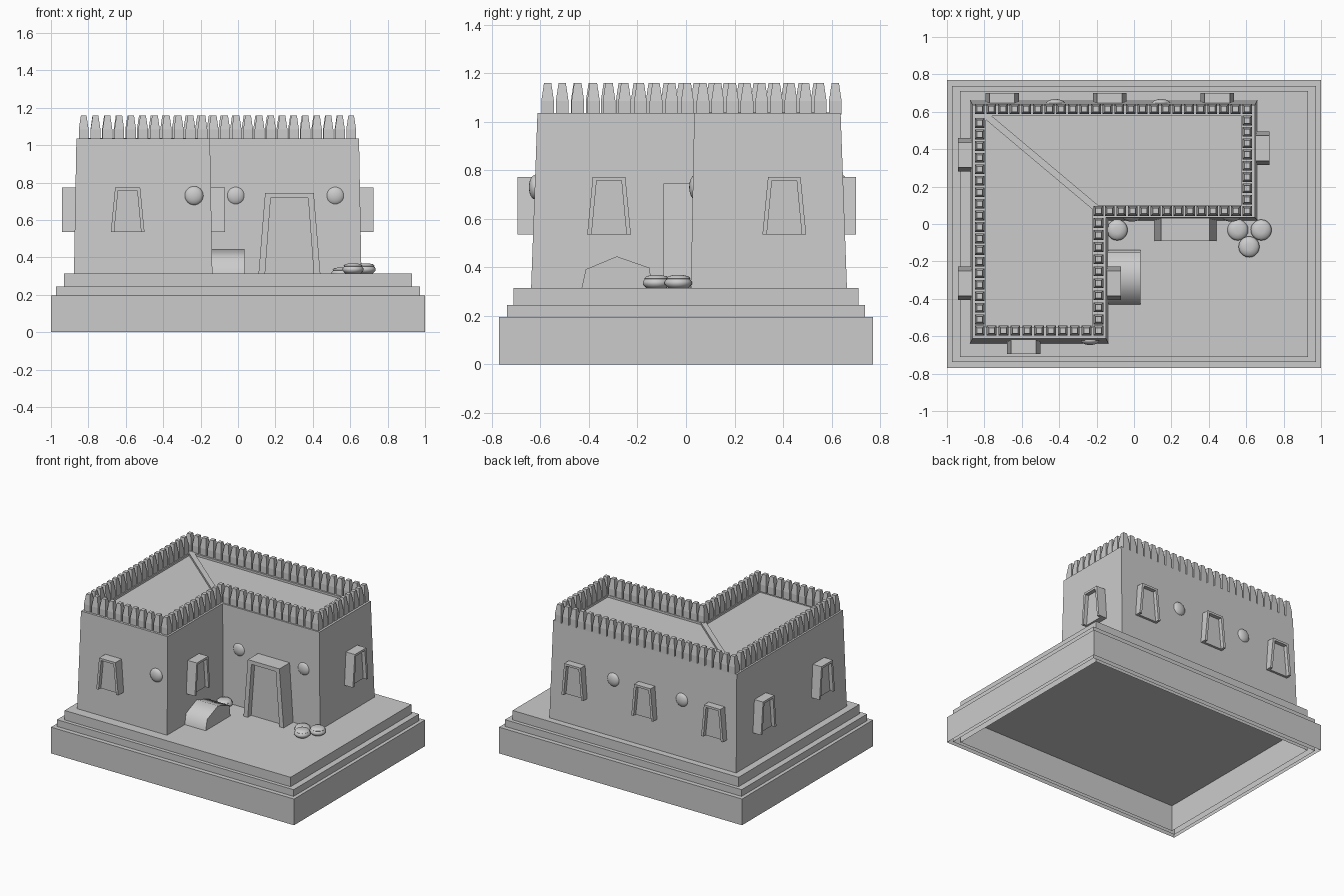
import bpy, bmesh, math
from mathutils import Matrix, Vector

if "Cube" in bpy.data.objects:
    bpy.data.objects.remove(bpy.data.objects["Cube"])


def make(name, bm, mat=None, smooth=None, recalc=True):
    if recalc:
        bmesh.ops.recalc_face_normals(bm, faces=bm.faces)
    me = bpy.data.meshes.new(name)
    if mat:
        bm.transform(mat)
    bm.to_mesh(me)
    bm.free()
    ob = bpy.data.objects.new(name, me)
    bpy.context.collection.objects.link(ob)
    if smooth:
        bpy.ops.object.select_all(action='DESELECT')
        ob.select_set(True)
        bpy.context.view_layer.objects.active = ob
        bpy.ops.object.shade_smooth_by_angle(angle=math.radians(smooth))
    return ob


def skin(bm, loops, cap_bottom=False):
    """Bridge stacked counter-clockwise loops of equal length and cap the top."""
    rings = [[bm.verts.new(p) for p in l] for l in loops]
    n = len(rings[0])
    for a, b in zip(rings, rings[1:]):
        for i in range(n):
            j = (i + 1) % n
            bm.faces.new((a[i], a[j], b[j], b[i]))
    bm.faces.new(rings[-1])
    if cap_bottom:
        bm.faces.new(rings[0][::-1])


def rect(hx, hy, z, cx=0, cy=0):
    return [(cx - hx, cy - hy, z), (cx + hx, cy - hy, z),
            (cx + hx, cy + hy, z), (cx - hx, cy + hy, z)]


def prism(bm, pts, y0, y1):
    """Extrude an x-z profile along y."""
    f = bm.faces.new([bm.verts.new((x, y0, z)) for x, z in pts])
    g = bmesh.ops.extrude_face_region(bm, geom=[f])['geom']
    vs = [v for v in g if isinstance(v, bmesh.types.BMVert)]
    bmesh.ops.translate(bm, verts=vs, vec=(0, y1 - y0, 0))
    if f.is_valid and len(f.edges[0].link_faces) < 2:
        bm.faces.new(f.verts)


# stepped plinth: three nested boxes, open underneath
for name, hx, hy, z in [("plinth", 1, .77, .195), ("lower_step", .974, .737, .245),
                        ("upper_step", .93, .71, .315)]:
    bm = bmesh.new()
    skin(bm, [rect(hx, hy, 0), rect(hx, hy, z)])
    make(name, bm, recalc=False)


# battered L-shaped walls with slightly sunken roof
def ell(dx, dy, di, z):
    x0, x1, x2 = -.877 + dx, -.137 - dx, .66 - dx
    y0, y1, y2 = -.638 + dy, .02 + di, .663 - dy
    return [(x0, y0, z), (x1, y0, z), (x1, y1, z), (x2, y1, z), (x2, y2, z), (x0, y2, z)]


bm = bmesh.new()
skin(bm, [ell(0, 0, 0, .315), ell(.013, .026, .014, 1.035),
          ell(.085, .085, .08, 1.035), ell(.085, .085, .08, 1.02)])
make("walls_and_roof", bm, recalc=False)

# diagonal roof ridge
a, b = Vector((-.815, .60)), Vector((-.19, .075))
bm = bmesh.new()
skin(bm, [rect((b - a).length / 2, .018, z) for z in (1.01, 1.037)])
make("roof_ridge", bm, Matrix.Translation(((a + b) / 2).to_3d())
     @ Matrix.Rotation(math.atan2(b.y - a.y, b.x - a.x), 4, 'Z'))

# battlement teeth: small block with tapered top
rows = [((-.825, .615), (.605, .615), 24), ((-.825, .54), (-.825, -.51), 18),
        ((-.825, -.57), (-.19, -.57), 11), ((-.19, -.51), (-.19, .07), 10),
        ((-.13, .07), (.545, .07), 12), ((.605, .07), (.605, .553), 9)]
bm = bmesh.new()
for p, q, n in rows:
    for i in range(n):
        x, y = Vector(p).lerp(Vector(q), i / (n - 1))
        skin(bm, [rect(.026, .026, 1.03, x, y), rect(.026, .026, 1.085, x, y),
                  rect(.015, .015, 1.159, x, y)])
make("battlement_teeth", bm, recalc=False)


# window and door surrounds: tapered arch frame plus recessed panel
def surround(name, x, y, turn, z0, z1, wb, wt, mb, mt, top, recess):
    outer = [(-wb, z0), (-wt, z1), (wt, z1), (wb, z0)]
    inner = [(wb - mb, z0), (wt - mt, z1 - top), (mt - wt, z1 - top), (mb - wb, z0)]
    bm = bmesh.new()
    prism(bm, outer + inner, 0, .13)
    prism(bm, inner, recess, .13)
    make(name, bm, Matrix.Translation((x, y, 0))
         @ Matrix.Rotation(math.radians(turn), 4, 'Z'))


windows = [(-.59, -.694, 0), (-.07, -.317, 90), (.725, .405, 90),
           (-.705, .70, 180), (-.13, .70, 180), (.445, .70, 180),
           (-.94, .37, 270), (-.94, -.317, 270)]
for i, (x, y, t) in enumerate(windows):
    surround(f"window_{i + 1}", x, y, t, .535, .773, .09, .067, .018, .016, .016, .028)
surround("door", .275, -.092, 0, .315, .745, .165, .13, .035, .03, .028, .04)

# round wall bosses
for i, (x, y) in enumerate([(-.235, -.622), (-.012, .038), (.52, .038),
                            (-.42, .643), (.145, .643)]):
    bm = bmesh.new()
    bmesh.ops.create_uvsphere(bm, u_segments=20, v_segments=12, radius=.05)
    make(f"wall_boss_{i + 1}", bm, Matrix.Translation((x, y, .73))
         @ Matrix.Diagonal((1, .5, 1, 1)), smooth=60)

# domed oven against the wing wall
bm = bmesh.new()
prism(bm, [(-.43, .315), (-.413, .392), (-.285, .445), (-.15, .398), (-.14, .315)], .15, -.035)
make("oven", bm, Matrix.Rotation(math.radians(90), 4, 'Z'), smooth=75)

# squat lidded pots, one of them sunk a little lower
profile = [(.042, .315), (.056, .33), (.056, .342), (.047, .352), (.05, .355), (.042, .363), (.02, .368)]
for i, (x, y, dz) in enumerate([(-.09, -.032, 0), (.555, -.032, -.022),
                                (.68, -.032, 0), (.615, -.122, 0)]):
    bm = bmesh.new()
    skin(bm, [[(x + r * math.cos(k * math.tau / 20), y + r * math.sin(k * math.tau / 20), z + dz)
               for k in range(20)] for r, z in profile], cap_bottom=True)
    make(f"pot_{i + 1}", bm, smooth=60)
